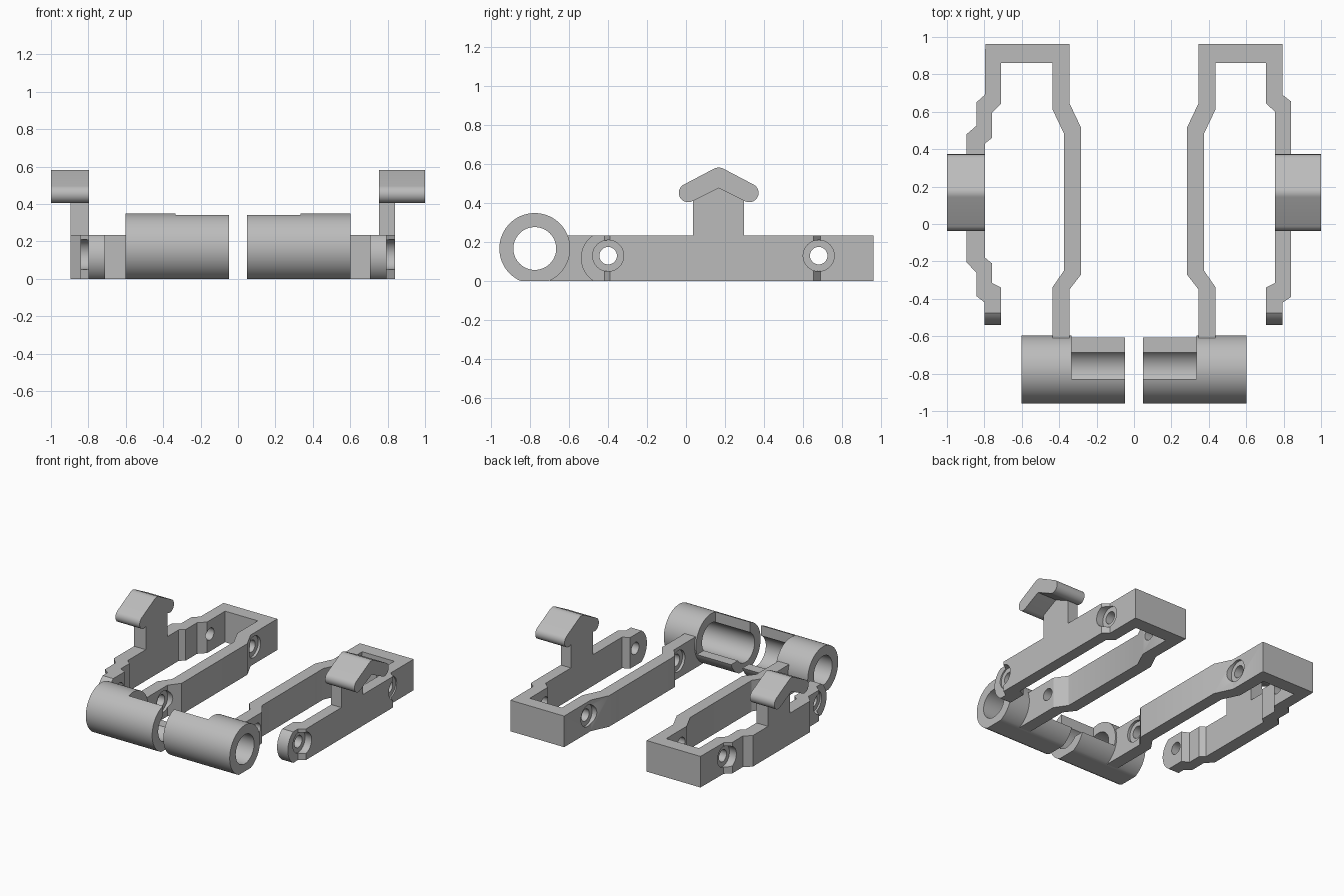
import bpy, bmesh
from math import sin, cos, pi, radians
from mathutils import Vector

if "Cube" in bpy.data.objects:
    bpy.data.objects.remove(bpy.data.objects["Cube"])

grey = bpy.data.materials.new("plain_grey")
grey.use_nodes = True
grey.diffuse_color = (0.5, 0.5, 0.5, 1)
grey.node_tree.nodes["Principled BSDF"].inputs["Base Color"].default_value = (0.5, 0.5, 0.5, 1)


def solid(name, points, offset):
    """Extrude a closed outline along an offset."""
    bm = bmesh.new()
    face = bm.faces.new([bm.verts.new(p) for p in points])
    new = bmesh.ops.extrude_face_region(bm, geom=[face])["geom"]
    bmesh.ops.translate(bm, vec=offset, verts=[v for v in new if isinstance(v, bmesh.types.BMVert)])
    bmesh.ops.recalc_face_normals(bm, faces=bm.faces)
    mesh = bpy.data.meshes.new(name)
    bm.to_mesh(mesh)
    bm.free()
    mesh.materials.append(grey)
    obj = bpy.data.objects.new(name, mesh)
    bpy.context.collection.objects.link(obj)
    return obj


def side_solid(name, profile, side, x0, x1):
    """Extrude a (y, z) profile from x0 to x1 on one side."""
    return solid(name, [(side * x0, y, z) for y, z in profile], Vector((side * (x1 - x0), 0, 0)))


def arc(y, z, r, start=0, end=360, n=64):
    full = end - start == 360
    steps = n if full else n + 1
    angles = [radians(start + (end - start) * i / n) for i in range(steps)]
    return [(y + r * cos(a), z + r * sin(a)) for a in angles]


def box(y0, y1, z0, z1):
    return [(y0, z0), (y1, z0), (y1, z1), (y0, z1)]


def activate(obj):
    bpy.ops.object.select_all(action="DESELECT")
    obj.select_set(True)
    bpy.context.view_layer.objects.active = obj


def cut(obj, cutter):
    mod = obj.modifiers.new("cut", "BOOLEAN")
    mod.operation = "DIFFERENCE"
    mod.solver = "EXACT"
    mod.object = cutter
    activate(obj)
    bpy.ops.object.modifier_apply(modifier=mod.name)
    bpy.data.objects.remove(cutter)


def smooth(obj):
    activate(obj)
    bpy.ops.object.shade_smooth_by_angle(angle=radians(30))


HEIGHT = 0.235
BARREL = (-0.777, 0.167)
HOLES = [(-0.4, 0.13), (0.682, 0.13)]

# Plan of the inner arm and crossbar, shared by both sides
inner_edge = [(0.345, -0.7), (0.345, -0.35), (0.283, -0.27), (0.283, 0.515),
              (0.345, 0.645), (0.345, 0.963), (0.795, 0.963)]
inner_back = [(0.437, 0.86), (0.437, 0.615), (0.375, 0.485), (0.375, -0.25),
              (0.437, -0.34), (0.437, -0.7)]

# Outer arms: the right one has one step, the left one has two
outer = {
    1: ([(0.795, 0.69), (0.84, 0.655), (0.84, -0.39), (0.795, -0.42)],
        [(0.705, -0.34), (0.755, -0.315), (0.755, 0.6), (0.705, 0.645)]),
    -1: ([(0.798, 0.69), (0.843, 0.65), (0.843, 0.525), (0.895, 0.48),
          (0.895, -0.205), (0.843, -0.26), (0.843, -0.385), (0.798, -0.42)],
         [(0.71, -0.34), (0.76, -0.315), (0.76, -0.21), (0.797, -0.18),
          (0.797, 0.43), (0.76, 0.46), (0.76, 0.595), (0.71, 0.645)]),
}
post_x = {1: (0.755, 0.84), -1: (0.797, 0.895)}

for side, label in ((1, "east"), (-1, "west")):
    # Frame: U-shaped bracket with a rounded free end
    out, back = outer[side]
    ends = [(out[0][0], -0.54), (back[0][0], -0.54)]
    plan = inner_edge + out + ends + back + [(back[0][0], 0.86)] + inner_back
    frame = solid("frame_" + label, [(side * x, y, 0) for x, y in plan], Vector((0, 0, HEIGHT)))
    nose = arc(-0.4, 0.118, 0.14, 110, 250, 32) + [(-0.58, -0.02), (-0.58, 0.26)]
    cut(frame, side_solid("nose_cutter", nose, side, 0.65, 1))
    cut(frame, side_solid("bore_cutter", arc(*BARREL, 0.13), side, 0.3, 0.5))

    # Screw holes with recesses on the outward faces
    for y, z in HOLES:
        for r, x0, x1 in ((0.08, 0.785, 1), (0.08, 0.2, 0.365), (0.045, 0.1, 1.1)):
            cut(frame, side_solid("hole_cutter", arc(y, z, r, n=40), side, x0, x1))
    smooth(frame)

    # Barrel: flat-bottomed tube, opened over its inner half
    ring = [(y, max(z, 0)) for y, z in arc(*BARREL, 0.182, n=96)]
    barrel = side_solid("barrel_" + label, ring, side, 0.047, 0.602)
    cut(barrel, side_solid("bore_cutter", arc(*BARREL, 0.11), side, -0.1, 0.8))
    cut(barrel, side_solid("opening_cutter", box(-0.83, -0.5, 0.104, 0.5), side, -0.1, 0.333))
    smooth(barrel)

    # Post rising from the outer arm
    x0, x1 = post_x[side]
    post = [(0.036, HEIGHT - 0.02), (0.297, HEIGHT - 0.02), (0.297, 0.42), (0.166, 0.485), (0.036, 0.42)]
    side_solid("post_" + label, post, side, x0, x1)

    # Hook: chevron with round tips
    mid, r, tilt = 0.168, 0.048, 27
    hook = [(mid, 0.477)]
    hook += arc(mid + 0.157, 0.453, r, -90 - tilt, 90 - tilt, 20)
    hook += arc(mid, 0.53, 0.053, 90 - tilt, 90 + tilt, 6)
    hook += arc(mid - 0.157, 0.453, r, 90 + tilt, 270 + tilt, 20)
    smooth(side_solid("hook_" + label, hook, side, x0, 1))
